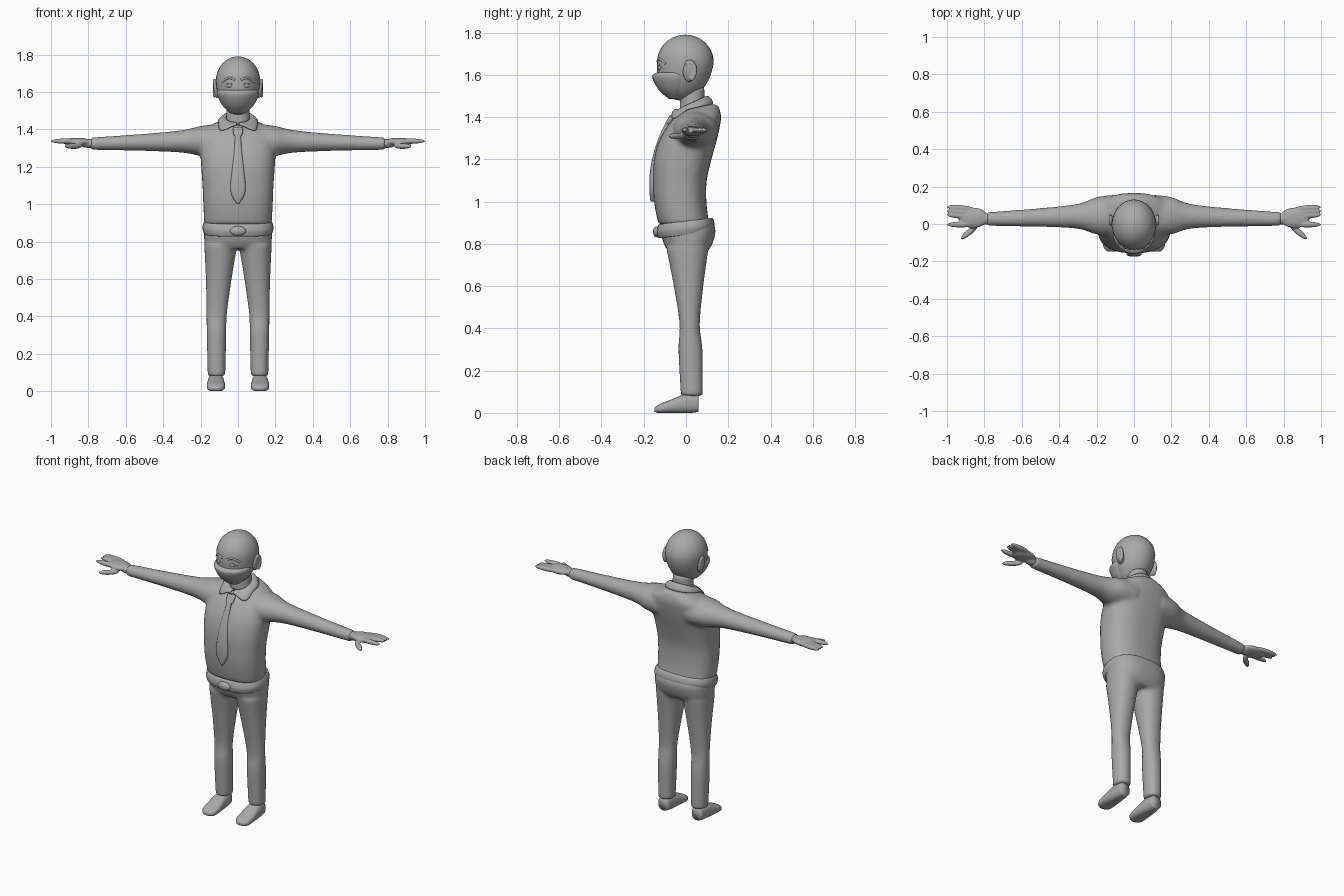
import bpy, bmesh
from math import sin, cos, pi, sqrt, copysign
from mathutils import Vector, Matrix

if "Cube" in bpy.data.objects:
    bpy.data.objects.remove(bpy.data.objects["Cube"])

grey = bpy.data.materials.new("clay grey")
grey.use_nodes = True
grey.diffuse_color = (.4, .4, .4, 1)
grey.node_tree.nodes["Principled BSDF"].inputs["Base Color"].default_value = grey.diffuse_color


def refine(rings, steps=4):
    """Ease smoothly through a few (station, half_a, half_b) rings."""
    pts = [Vector(r) for r in rings]
    pts = [pts[0]] + pts + [pts[-1]]
    out = []
    for before, start, end, after in zip(pts, pts[1:], pts[2:], pts[3:]):
        for k in range(steps):
            u = k / steps
            tangent_in, tangent_out = (end - before) / 2, (after - start) / 2
            rest = 1 - u
            out.append(start * rest * rest * (1 + 2 * u) + end * u * u * (1 + 2 * rest)
                       + tangent_in * u * rest * rest - tangent_out * u * u * rest)
    return out + [pts[-1]]


def loft(bm, rings, centre, axis="z", power=2, side=1, shear=0, segs=32):
    """Skin rounded sections whose middle follows centre(station)."""
    loops = []
    for station, half_a, half_b in refine(rings):
        mid_a, mid_b = centre(station)
        loop = []
        for i in range(segs):
            c, s = cos(2 * pi * i / segs), sin(2 * pi * i / segs)
            a = mid_a + half_a * copysign(abs(c) ** (2 / power), c)
            b = mid_b + half_b * copysign(abs(s) ** (2 / power), s)
            x, y, z = {"x": (station, a, b), "y": (a, station, b), "z": (a, b, station)}[axis]
            loop.append(bm.verts.new((x * side, y, z + shear * y)))
        loops.append(loop)
    for low, high in zip(loops, loops[1:]):
        for i in range(segs):
            j = (i + 1) % segs
            bm.faces.new((low[i], low[j], high[j], high[i]))
    bm.faces.new(loops[0])
    bm.faces.new(loops[-1])


def ball(bm, centre, size, turn=0, axis="Z"):
    matrix = Matrix.Translation(centre) @ Matrix.Rotation(turn, 4, axis) @ Matrix.Diagonal((*size, 1))
    return bmesh.ops.create_uvsphere(bm, u_segments=32, v_segments=20, radius=1, matrix=matrix)["verts"]


def finish(name, bm, mirror=False, thickness=0, voxel=0):
    """Turn the mesh into a smooth object, optionally fusing its pieces."""
    bmesh.ops.recalc_face_normals(bm, faces=bm.faces)
    for face in bm.faces:
        face.smooth = True
    mesh = bpy.data.meshes.new(name)
    bm.to_mesh(mesh)
    bm.free()
    mesh.materials.append(grey)
    ob = bpy.data.objects.new(name, mesh)
    bpy.context.collection.objects.link(ob)
    if mirror:
        ob.modifiers.new("mirror", "MIRROR")
    if thickness:
        ob.modifiers.new("thickness", "SOLIDIFY").thickness = thickness
        ob.modifiers["thickness"].offset = 0
        ob.modifiers.new("round", "SUBSURF")
    if voxel:
        blend = ob.modifiers.new("blend", "REMESH")
        blend.mode, blend.voxel_size, blend.use_smooth_shade = "VOXEL", voxel, True
        ob.modifiers.new("soften", "SMOOTH").iterations = 4


# Shirt: torso leaning back toward the shoulders, fused with both sleeves
bm = bmesh.new()
TORSO = [(.89, .18, .12), (1, .186, .124), (1.1, .19, .127), (1.2, .197, .136),
         (1.3, .2, .135), (1.4, .18, .11), (1.46, .06, .06)]
SLEEVE = [(.1, .11, .09), (.2, .1, .08), (.3, .067, .06), (.5, .05, .046), (.79, .037, .033)]
loft(bm, TORSO, lambda z: (0, .75 * (z - 1.06) ** 2 - .03), power=2.5)
for side in (1, -1):
    loft(bm, SLEEVE, lambda x: (.05 - .03 * x, 1.343 - .025 * x), axis="x", side=side)
finish("shirt", bm, voxel=.012)

# Trousers: hips fused with both legs
bm = bmesh.new()
HIPS = [(.76, .17, .09), (.8, .18, .115), (.86, .182, .13), (.9, .175, .12)]
LEG = [(.08, .047, .052), (.3, .052, .057), (.42, .055, .048), (.6, .069, .07), (.78, .088, .1)]
loft(bm, HIPS, lambda z: (0, .01), power=2.5)
for side in (1, -1):
    loft(bm, LEG, lambda z: (.115 - .06 * max(0, z - .4), .03 - .03 * z), power=2.2, side=side)
finish("trousers", bm, voxel=.011)

# Belt rising to the back, and its buckle
bm = bmesh.new()
BAND = [(.875 + .033 * s, .19 - .01 * s * s, .137 - .01 * s * s) for s in (-1, -.7, 0, .7, 1)]
loft(bm, BAND, lambda z: (0, -.002), power=2.5, shear=.12)
finish("belt", bm)
bm = bmesh.new()
ball(bm, (0, -.138, .857), (.043, .018, .026))
finish("buckle", bm)

# Shoes: low toe, higher heel, flat sole
bm = bmesh.new()
SHOE = [(-.148, .02, .01), (-.13, .042, .02), (-.09, .049, .028), (0, .043, .046), (.06, .035, .04)]
loft(bm, SHOE, lambda y: (.118, .045 + .2 * min(y, 0)), axis="y", power=2.6)
for vert in bm.verts:
    vert.co.z = max(vert.co.z, 0)
finish("shoes", bm, mirror=True)

# Hands: wrist, palm, spread fingers and thumb
bm = bmesh.new()
ball(bm, (.79, .027, 1.325), (.06, .03, .025))
ball(bm, (.86, .033, 1.333), (.08, .055, .022))
for y in (-.003, .045, .065, .085):
    ball(bm, (.925, y, 1.337), (.077, .016, .014), turn=y)
ball(bm, (.88, -.043, 1.31), (.06, .016, .015), turn=-.7)
finish("hands", bm, mirror=True, voxel=.005)

# Neck, and an egg-shaped head drawn down to the chin
bm = bmesh.new()
loft(bm, [(1.42, .065, .06), (1.54, .058, .056)], lambda z: (0, .03))
finish("neck", bm)
bm = bmesh.new()
BROW_HEIGHT = 1.66
for vert in ball(bm, (0, -.003, BROW_HEIGHT), (.118, .134, .13)):
    drop = BROW_HEIGHT - vert.co.z
    if drop > 0:
        vert.co.z -= drop * .4
        vert.co.y -= drop * .15
finish("head", bm)

# Face mask: muzzle ending in a ridge below the eyes
bm = bmesh.new()
MASK = [(1.485, .04, .03), (1.53, .085, .08), (1.59, .113, .11), (1.61, .105, .09)]
loft(bm, MASK, lambda z: (0, -.05), power=1.9)
finish("face_mask", bm)

# Ears: flat shell with a raised rim
bm = bmesh.new()
ball(bm, (.117, .015, 1.615), (.014, .03, .05), turn=.15, axis="Y")
for i in range(9):
    angle = i * .42 - 1.2
    ball(bm, (.126, .018 + .024 * cos(angle), 1.62 + .04 * sin(angle)), (.009, .011, .013))
finish("ears", bm, mirror=True, voxel=.004)

# Eyes
bm = bmesh.new()
ball(bm, (.045, -.123, 1.633), (.015, .011, .011))
finish("eyes", bm, mirror=True)


def face_arc(name, side, base, rise, half, radius):
    """Thin arched tube that hugs the front of the head."""
    curve = bpy.data.curves.new(name, "CURVE")
    curve.dimensions, curve.bevel_depth, curve.use_fill_caps = "3D", radius, True
    spline = curve.splines.new("POLY")
    spline.points.add(8)
    for i, point in enumerate(spline.points):
        u = i / 4 - 1
        x = .05 + half * u
        y = -.135 * sqrt(1 - (x / .118) ** 2)
        point.co = (side * x, y, base + rise * (1 - u * u) - .006 * u, 1)
    curve.materials.append(grey)
    bpy.context.collection.objects.link(bpy.data.objects.new(name, curve))


# Eyelids and worried brows
for side, label in ((1, "left"), (-1, "right")):
    face_arc(label + "_brow", side, base=1.658, rise=.016, half=.033, radius=.006)
    face_arc(label + "_eyelid", side, base=1.635, rise=.011, half=.02, radius=.003)

# Collar: folded band with a point on each side of the tie
bm = bmesh.new()
rows = []
for i in range(16):
    angle = .06 + (pi - .06) * i / 15
    s, c = sin(angle), -cos(angle)
    back = (1 + c) / 2
    point = max(0, 1 - 2 * abs(angle - .75))
    reach = .1 + .03 * point
    inner = (.062 * s, .03 + .062 * c, 1.425 + .065 * back)
    fold = (.078 * s, .03 + .075 * c, 1.435 + .065 * back)
    outer = (1.1 * reach * s, .03 + reach * c, 1.42 + .04 * back - .045 * point)
    rows.append([bm.verts.new(co) for co in (inner, fold, outer)])
for near, far in zip(rows, rows[1:]):
    for k in (0, 1):
        bm.faces.new((near[k], far[k], far[k + 1], near[k + 1]))
finish("collar", bm, mirror=True, thickness=.016)

# Tie: pointed blade and knot following the chest
bm = bmesh.new()
WIDTHS = {1: .005, 1.07: .04, 1.2: .03, 1.35: .016, 1.375: .025, 1.41: .026}
loft(bm, [(z, width, .014) for z, width in WIDTHS.items()],
     lambda z: (0, .9 * (z - 1.08) ** 2 - .16), power=2.6)
finish("tie", bm)
